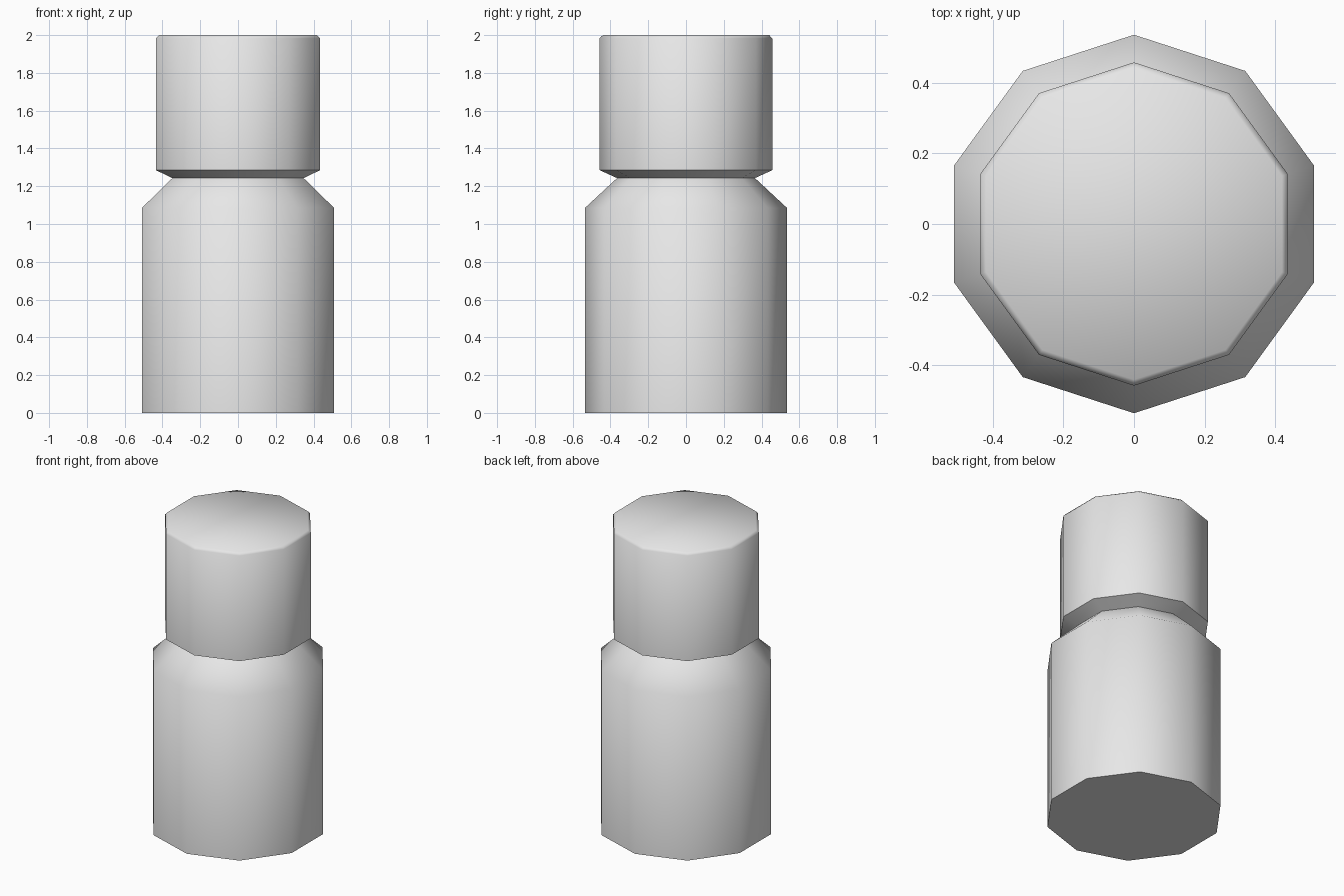
import bpy
import bmesh
from math import cos, sin, pi, radians

cube = bpy.data.objects.get("Cube")
if cube:
    bpy.data.objects.remove(cube, do_unlink=True)

SIDES = 10

grey = bpy.data.materials.new("light grey")
grey.use_nodes = True
colour = (0.8, 0.8, 0.8, 1)
grey.diffuse_color = colour
grey.node_tree.nodes["Principled BSDF"].inputs["Base Color"].default_value = colour


def lathe(name, profile, cap_bottom=False, cap_top=False):
    """Ten-sided turned part from (radius, height) points, corners on the y axis."""
    bm = bmesh.new()
    angles = [pi / 2 + 2 * pi * i / SIDES for i in range(SIDES)]
    rings = [[bm.verts.new((r * cos(a), r * sin(a), z)) for a in angles]
             for r, z in profile]
    for low, high in zip(rings, rings[1:]):
        for i in range(SIDES):
            j = (i + 1) % SIDES
            bm.faces.new((low[i], low[j], high[j], high[i]))
    if cap_bottom:
        bm.faces.new(rings[0][::-1])
    if cap_top:
        bm.faces.new(rings[-1])
    mesh = bpy.data.meshes.new(name)
    bm.to_mesh(mesh)
    bm.free()
    mesh.materials.append(grey)
    obj = bpy.data.objects.new(name, mesh)
    bpy.context.collection.objects.link(obj)
    # Smooth around the sides, sharp at the ends
    bpy.ops.object.select_all(action="DESELECT")
    obj.select_set(True)
    bpy.context.view_layer.objects.active = obj
    bpy.ops.object.shade_smooth_by_angle(angle=radians(52))
    return obj


# Bottle body with sloping shoulder up to the neck
lathe("bottle_body", [(0.535, 0), (0.535, 1.085), (0.365, 1.243)], cap_bottom=True)

# Cap with flared underside and narrow top bevel
lathe("bottle_cap", [(0.365, 1.243), (0.457, 1.285), (0.457, 1.983), (0.44, 2.0)],
      cap_top=True)
